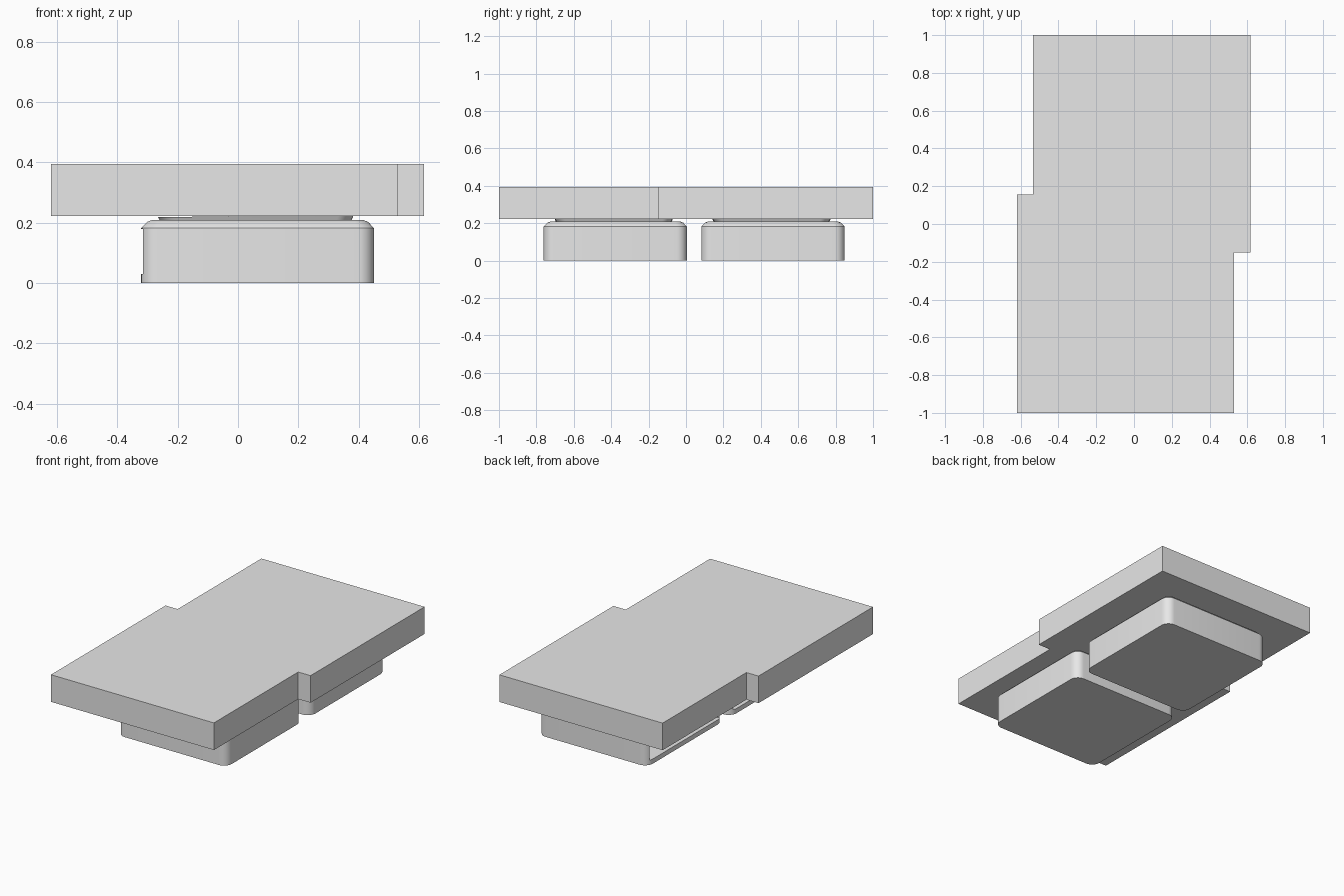
import bpy, bmesh, math

if "Cube" in bpy.data.objects:
    bpy.data.objects.remove(bpy.data.objects["Cube"])

grey = bpy.data.materials.new("plain grey")
grey.diffuse_color = (0.8, 0.8, 0.8, 1)
grey.use_nodes = True
grey.node_tree.nodes["Principled BSDF"].inputs["Base Color"].default_value = grey.diffuse_color


def rounded_rect(hx, hy, r, n=8):
    """Outline of a rounded rectangle, centred on the origin."""
    pts = []
    for k, (sx, sy) in enumerate([(1, 1), (-1, 1), (-1, -1), (1, -1)]):
        for i in range(n + 1):
            a = math.pi / 2 * (k + i / n)
            pts.append((sx * (hx - r) + r * math.cos(a), sy * (hy - r) + r * math.sin(a)))
    return pts


def loft(name, layers, loc=(0, 0, 0), smooth=True):
    """Solid through stacked outlines, given as (outline, z)."""
    bm = bmesh.new()
    rings = [[bm.verts.new((x, y, z)) for x, y in outline] for outline, z in layers]
    n = len(rings[0])
    for lo, hi in zip(rings, rings[1:]):
        for i in range(n):
            j = (i + 1) % n
            bm.faces.new((lo[i], lo[j], hi[j], hi[i]))
    bm.faces.new(rings[0][::-1])
    bm.faces.new(rings[-1])
    bmesh.ops.recalc_face_normals(bm, faces=bm.faces)
    me = bpy.data.meshes.new(name)
    bm.to_mesh(me)
    bm.free()
    me.materials.append(grey)
    ob = bpy.data.objects.new(name, me)
    ob.location = loc
    bpy.context.collection.objects.link(ob)
    if smooth:
        shade(ob)
    return ob


def shade(ob):
    bpy.ops.object.select_all(action='DESELECT')
    ob.select_set(True)
    bpy.context.view_layer.objects.active = ob
    bpy.ops.object.shade_smooth_by_angle(angle=math.radians(25))


# Stepped top slab
slab = [(-0.62, -1), (0.53, -1), (0.53, -0.15), (0.617, -0.15),
        (0.617, 1), (-0.535, 1), (-0.535, 0.155), (-0.62, 0.155)]
loft("top_slab", [(slab, 0.222), (slab, 0.395)], smooth=False)

# Two hollow blocks below, each open towards -x, with a thin tilted pad on top
for side, cy in (("front", -0.378), ("back", 0.465)):
    hx, hy = 0.386, 0.383
    block = loft(side + "_block", [
        (rounded_rect(hx, hy, 0.055), 0),
        (rounded_rect(hx, hy, 0.055), 0.182),
        (rounded_rect(hx - 0.02, hy - 0.02, 0.045), 0.203),
        (rounded_rect(hx - 0.035, hy - 0.035, 0.035), 0.209)], (0.065, cy, 0))

    # Cavity cutter
    ch = hy - 0.03
    box = [(-0.5, -ch), (hx - 0.03, -ch), (hx - 0.03, ch), (-0.5, ch)]
    cutter = loft(side + "_cavity_cutter", [(box, 0.03), (box, 0.18)], (0.065, cy, 0), False)
    cutter.hide_render = True
    cut = block.modifiers.new("cavity", 'BOOLEAN')
    cut.object = cutter
    cut.operation = 'DIFFERENCE'
    cut.solver = 'EXACT'
    bpy.ops.object.select_all(action='DESELECT')
    bpy.context.view_layer.objects.active = block
    block.select_set(True)
    bpy.ops.object.modifier_apply(modifier="cavity")
    bpy.data.objects.remove(cutter)
    shade(block)

    # Pad
    pad = loft(side + "_pad", [
        (rounded_rect(0.315, 0.305, 0.05), -0.012),
        (rounded_rect(0.325, 0.315, 0.05), 0.008)], (0.06, cy - 0.008, 0.215))
    pad.rotation_euler = (0, math.radians(-0.8), 0)
